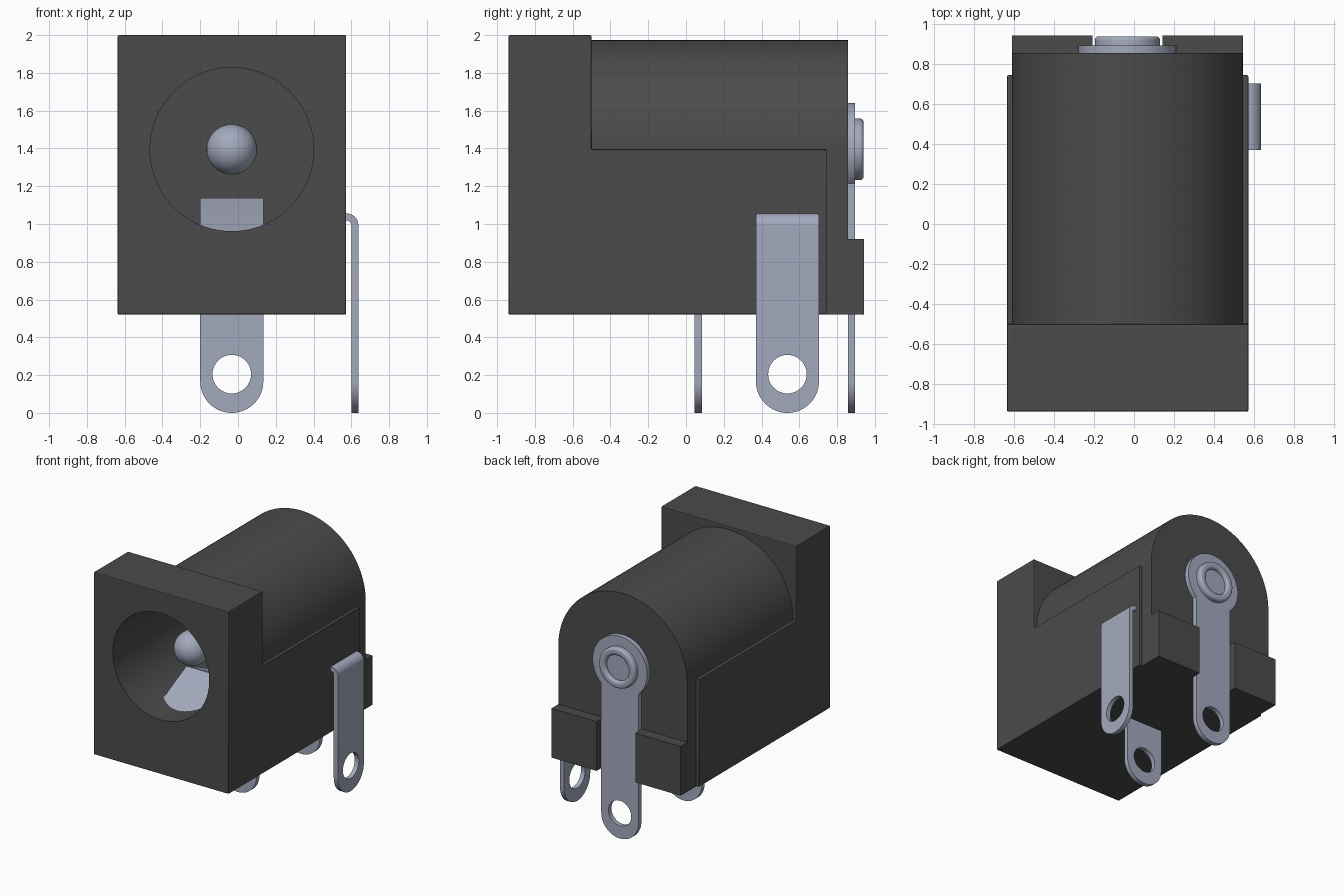
import bpy, bmesh, math

cube = bpy.data.objects.get("Cube")
if cube:
    bpy.data.objects.remove(cube, do_unlink=True)

CX, CZ = -0.033, 1.395      # socket axis


def material(name, rgb):
    m = bpy.data.materials.new(name)
    m.diffuse_color = (*rgb, 1)
    m.use_nodes = True
    m.node_tree.nodes["Principled BSDF"].inputs["Base Color"].default_value = (*rgb, 1)
    return m


PLASTIC = material("dark grey plastic", (0.07, 0.07, 0.07))
METAL = material("blue grey metal", (0.37, 0.40, 0.51))


def activate(ob):
    bpy.ops.object.select_all(action='DESELECT')
    ob.select_set(True)
    bpy.context.view_layer.objects.active = ob


def smooth(ob):
    activate(ob)
    bpy.ops.object.shade_smooth_by_angle(angle=math.radians(30))


def finish(name, bm, mat):
    bmesh.ops.remove_doubles(bm, verts=bm.verts, dist=1e-5)
    bmesh.ops.recalc_face_normals(bm, faces=bm.faces)
    me = bpy.data.meshes.new(name)
    bm.to_mesh(me)
    bm.free()
    me.materials.append(mat)
    ob = bpy.data.objects.new(name, me)
    bpy.context.collection.objects.link(ob)
    smooth(ob)
    return ob


def arc(cx, cy, r, a0, a1, n):
    return [(cx + r * math.cos(math.radians(a0 + (a1 - a0) * i / n)),
             cy + r * math.sin(math.radians(a0 + (a1 - a0) * i / n))) for i in range(n + 1)]


def prism(name, pts, axis, lo, hi, mat):
    """Extrude a profile: (y, z) points along x, or (x, z) points along y."""
    bm = bmesh.new()
    place = (lambda p, t: (t, p[0], p[1])) if axis == 'x' else (lambda p, t: (p[0], t, p[1]))
    a = [bm.verts.new(place(p, lo)) for p in pts]
    b = [bm.verts.new(place(p, hi)) for p in pts]
    bm.faces.new(a)
    bm.faces.new(b[::-1])
    for i in range(len(pts)):
        j = (i + 1) % len(pts)
        bm.faces.new((a[j], a[i], b[i], b[j]))
    return finish(name, bm, mat)


def lathe(name, profile, mat, n=64):
    """Revolve (radius, y) points around the socket axis."""
    bm = bmesh.new()
    vs = [bm.verts.new((CX + r, y, CZ)) for r, y in profile]
    es = [bm.edges.new(e) for e in zip(vs, vs[1:])]
    bmesh.ops.spin(bm, geom=vs + es, cent=(CX, 0, CZ), axis=(0, 1, 0),
                   angle=math.tau, steps=n)
    return finish(name, bm, mat)


def boolean(ob, other, op):
    activate(ob)
    mod = ob.modifiers.new("cut", 'BOOLEAN')
    mod.operation, mod.object, mod.solver = op, other, 'EXACT'
    bpy.ops.object.modifier_apply(modifier=mod.name)
    bpy.data.objects.remove(other, do_unlink=True)


def leg(name, top, thickness, location, turn, disc=0):
    """Flat terminal with a round end, an eyelet and an optional round head."""
    w = 0.167
    outline = arc(0, w, w, 180, 360, 32)
    if disc:
        a = math.degrees(math.acos(w / disc))
        outline += arc(0, top, disc, -a, 180 + a, 56)
    else:
        outline += [(w, top), (-w, top)]
    cu = bpy.data.curves.new(name, 'CURVE')
    cu.dimensions, cu.fill_mode, cu.extrude = '2D', 'BOTH', thickness / 2
    for pts in (outline, arc(0, 0.205, 0.102, 0, 352.5, 47)):
        sp = cu.splines.new('POLY')
        sp.points.add(len(pts) - 1)
        for q, p in zip(sp.points, pts):
            q.co = (p[0], p[1], 0, 1)
        sp.use_cyclic_u = True
    cu.materials.append(METAL)
    ob = bpy.data.objects.new(name, cu)
    bpy.context.collection.objects.link(ob)
    ob.location = location
    ob.rotation_euler = (math.pi / 2, 0, turn)
    activate(ob)
    bpy.ops.object.convert(target='MESH')
    ob = bpy.context.object
    bm = bmesh.new()
    bm.from_mesh(ob.data)
    bmesh.ops.remove_doubles(bm, verts=bm.verts, dist=1e-5)
    bmesh.ops.recalc_face_normals(bm, faces=bm.faces)
    bm.to_mesh(ob.data)
    bm.free()
    smooth(ob)
    return ob


# Housing: stepped shell with a tall front flange
housing = prism("housing", [(-0.94, 0.52), (0.745, 0.52), (0.745, CZ), (-0.5, CZ),
                            (-0.5, 2.0), (-0.94, 2.0)], 'x', -0.637, 0.573, PLASTIC)
activate(housing)
bev = housing.modifiers.new("edges", 'BEVEL')
bev.width, bev.segments = 0.008, 2
bpy.ops.object.modifier_apply(modifier=bev.name)

# Round-topped barrel joined to the shell, then bored from the front
R = 0.579
barrel = prism("barrel", [(CX - R, 0.52), (CX + R, 0.52)] + arc(CX, CZ, R, 0, 180, 64),
               'y', -0.6, 0.857, PLASTIC)
boolean(housing, barrel, 'UNION')
bore = prism("bore_cutter", arc(CX, CZ, 0.433, 0, 356.25, 95), 'y', -1.1, 0.7, PLASTIC)
boolean(housing, bore, 'DIFFERENCE')
smooth(housing)

# Rear feet either side of the back terminal
for name, x0, x1 in (("rear_foot_right", CX - R, -0.208), ("rear_foot_left", 0.142, CX + R)):
    prism(name, [(0.84, 0.52), (0.943, 0.52), (0.943, 0.92), (0.84, 0.92)], 'x', x0, x1, PLASTIC)

# Centre pin with a domed tip
lathe("centre_pin", [(0.133 * math.sin(math.radians(a)), -0.545 - 0.133 * math.cos(math.radians(a)))
                     for a in range(0, 91, 6)] + [(0.133, 0.72), (0, 0.72)], METAL)

# Rivet: rounded ring with a recessed middle
lathe("rivet", [(0.163, 0.88), (0.163, 0.92)] + arc(0.143, 0.92, 0.02, 0, 90, 6)
      + arc(0.125, 0.92, 0.02, 90, 180, 6) + [(0.105, 0.91), (0, 0.91)], METAL)

# Terminals
leg("back_terminal", CZ, 0.038, (CX, 0.876, 0), 0, disc=0.245)
leg("middle_terminal", 0.6, 0.038, (CX, 0.065, 0), 0)
leg("side_terminal", 0.995, 0.037, (0.6185, 0.537, 0), math.pi / 2)

# Bent top of the side terminal, entering the housing
prism("side_terminal_bend", arc(0.577, 0.995, 0.06, 0, 90, 10) + [(0.55, 1.055), (0.55, 1.018)]
      + arc(0.577, 0.995, 0.023, 90, 0, 10), 'y', 0.37, 0.704, METAL)

# Sprung contact rising from the floor of the bore
prism("spring_contact", [(-0.76, 0.95), (-0.395, 1.13), (-0.375, 1.138), (-0.35, 1.13), (0.084, 0.93),
                         (0.046, 0.91), (-0.375, 1.098), (-0.74, 0.915)], 'x', -0.2, 0.134, METAL)
